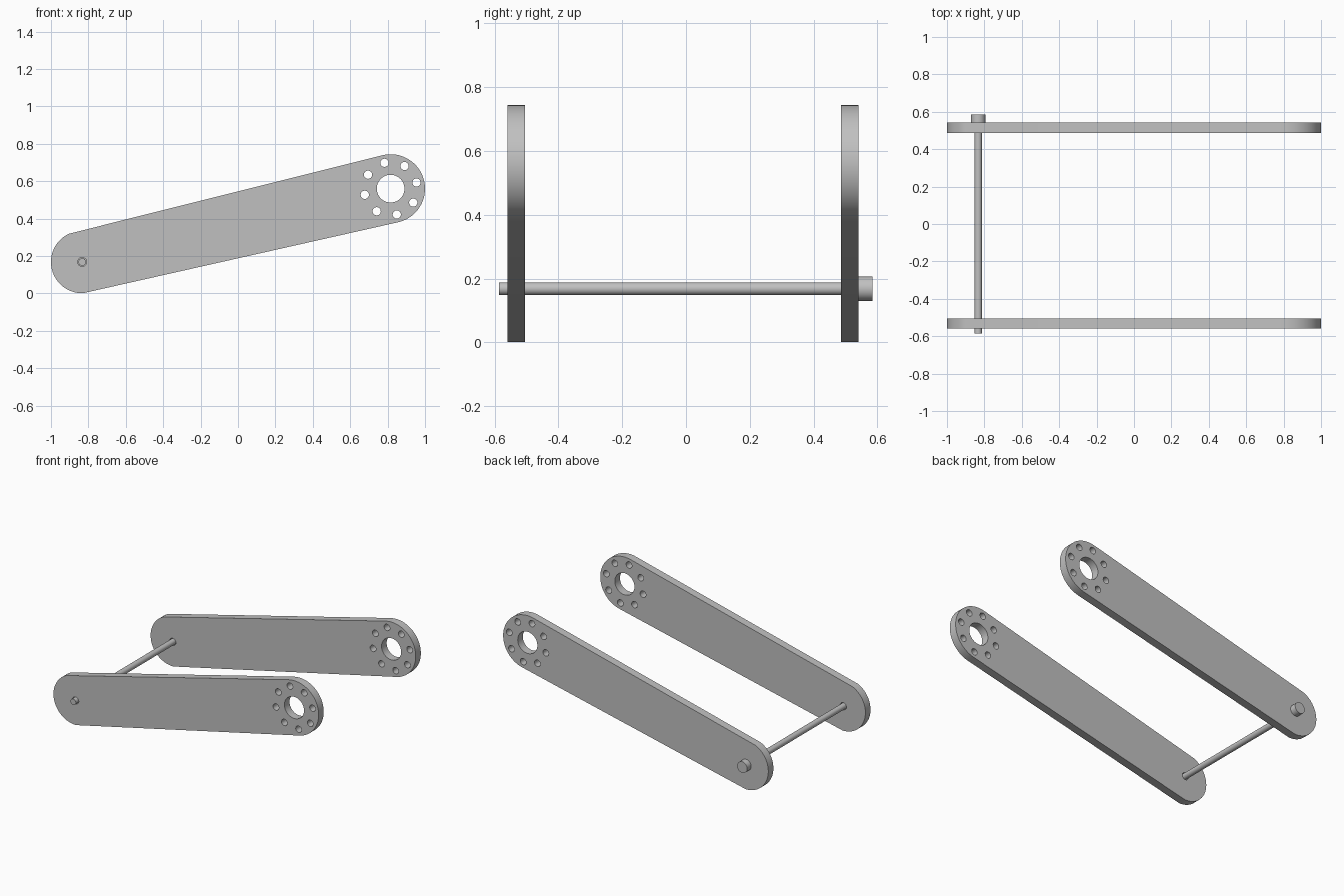
import bpy
from math import atan2, cos, sin, pi, radians

cube = bpy.data.objects.get("Cube")
if cube:
    bpy.data.objects.remove(cube)

# Single grey finish
steel = bpy.data.materials.new("grey_metal")
steel.use_nodes = True
grey = (0.53, 0.53, 0.53, 1)
steel.diffuse_color = grey
steel.node_tree.nodes["Principled BSDF"].inputs["Base Color"].default_value = grey

# Arm layout in the x-z plane
PIVOT, PIVOT_R = (-0.833, 0.168), 0.167
HUB, HUB_R = (0.816, 0.56), 0.184
TILT = atan2(HUB[1] - PIVOT[1], HUB[0] - PIVOT[0])


def arc(center, radius, start, end, steps):
    """Points on an arc, angles measured from the arm's long axis."""
    return [(center[0] + radius * cos(TILT + start + (end - start) * i / steps),
             center[1] + radius * sin(TILT + start + (end - start) * i / steps))
            for i in range(steps + 1)]


def circle(center, radius, steps=32):
    return arc(center, radius, 0, 2 * pi, steps)[:-1]


def finish(obj):
    """Smooth the rounded walls, keep the rims sharp."""
    bpy.ops.object.select_all(action='DESELECT')
    obj.select_set(True)
    bpy.context.view_layer.objects.active = obj
    if obj.type == 'CURVE':
        bpy.ops.object.convert(target='MESH')
        obj = bpy.context.object
        bpy.ops.object.mode_set(mode='EDIT')
        bpy.ops.mesh.select_all(action='SELECT')
        bpy.ops.mesh.remove_doubles(threshold=0.0002)
        bpy.ops.mesh.normals_make_consistent(inside=False)
        bpy.ops.object.mode_set(mode='OBJECT')
    obj.data.materials.clear()
    obj.data.materials.append(steel)
    bpy.ops.object.shade_smooth_by_angle(angle=radians(30))


def plate(name, y, thickness, loops):
    """Extruded filled profile; inner loops become holes."""
    curve = bpy.data.curves.new(name, 'CURVE')
    curve.dimensions = '2D'
    curve.fill_mode = 'BOTH'
    curve.extrude = thickness / 2
    for loop in loops:
        spline = curve.splines.new('POLY')
        spline.points.add(len(loop) - 1)
        for point, (x, z) in zip(spline.points, loop):
            point.co = (x, z, 0, 1)
        spline.use_cyclic_u = True
    obj = bpy.data.objects.new(name, curve)
    bpy.context.collection.objects.link(obj)
    obj.location.y = y
    obj.rotation_euler.x = pi / 2
    finish(obj)


def pin(name, radius, y0, y1):
    bpy.ops.mesh.primitive_cylinder_add(
        vertices=32, radius=radius, depth=y1 - y0,
        location=(PIVOT[0], (y0 + y1) / 2, PIVOT[1]), rotation=(pi / 2, 0, 0))
    bpy.context.object.name = name
    finish(bpy.context.object)


# Tapered outline, hub bore, ring of bolt holes, and pivot hole
outline = (arc(HUB, HUB_R, radians(-91), radians(91), 32)
           + arc(PIVOT, PIVOT_R, radians(102), radians(258), 32))
bolt_ring = circle(HUB, 0.142, 8)
loops = [outline, circle(HUB, 0.074, 48), circle(PIVOT, 0.024)]
loops += [circle(p, 0.022, 24) for p in bolt_ring]

plate("front_arm", -0.532, 0.055, loops)
plate("back_arm", 0.514, 0.055, loops)

# Cross pin with its head behind the back arm
pin("cross_rod", 0.02, -0.586, 0.545)
pin("rod_head", 0.038, 0.5415, 0.585)
